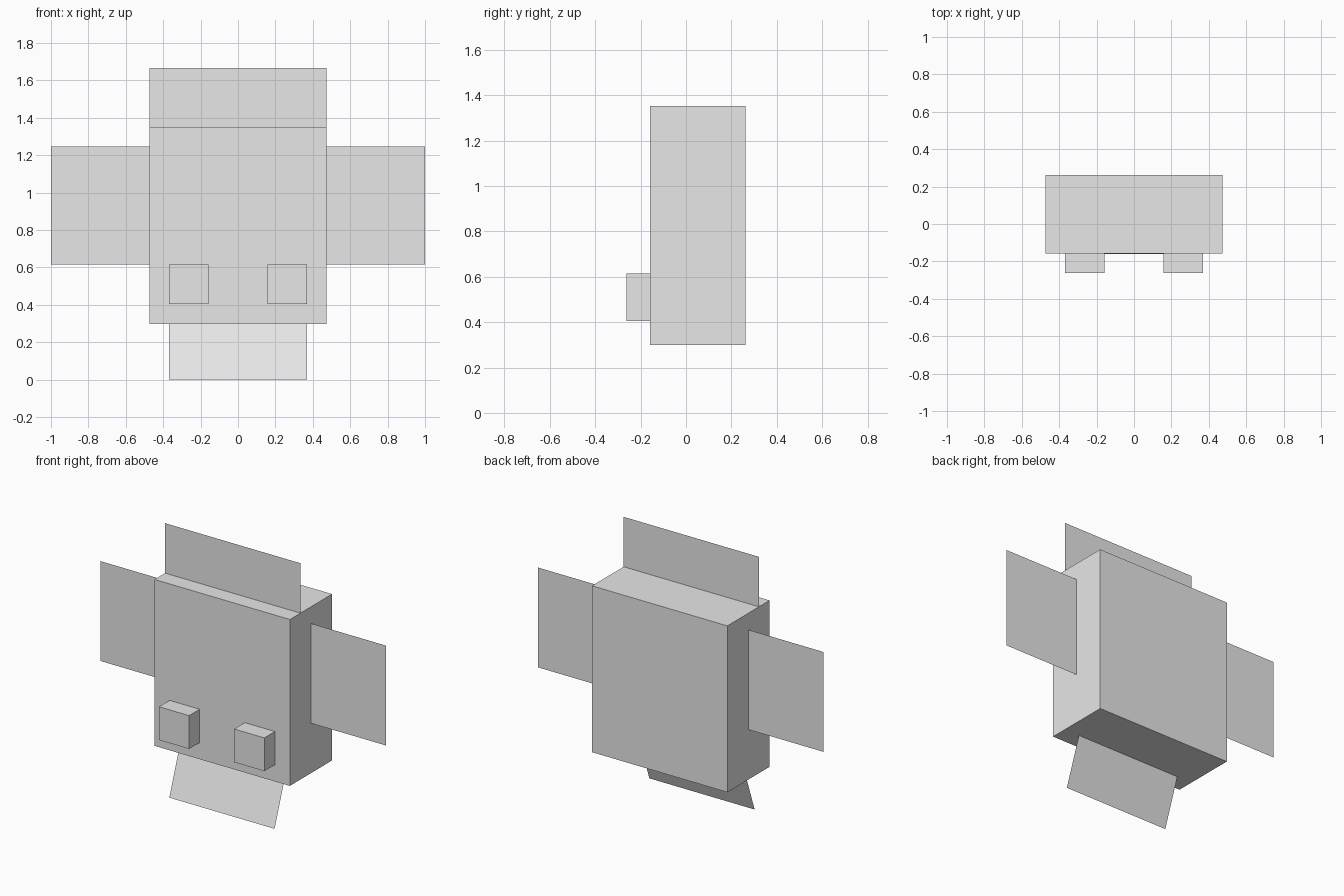
import bpy

if "Cube" in bpy.data.objects:
    bpy.data.objects.remove(bpy.data.objects["Cube"])

U = 2 / 19            # one block unit
BASE = 0.299          # height of the body's underside

grey = bpy.data.materials.new("plain_grey")
grey.diffuse_color = (0.8, 0.8, 0.8, 1)
grey.use_nodes = True
grey.node_tree.nodes["Principled BSDF"].inputs["Base Color"].default_value = grey.diffuse_color


def box(name, x, y, z):
    """Box from (min, max) pairs along each axis."""
    bpy.ops.mesh.primitive_cube_add(size=1)
    ob = bpy.context.object
    ob.name = name
    ob.location = [(a + b) / 2 for a, b in (x, y, z)]
    ob.scale = [b - a for a, b in (x, y, z)]
    bpy.ops.object.transform_apply(location=True, rotation=False, scale=True)
    ob.data.materials.append(grey)


def fin(name, x, y, z):
    """Paper-thin upright fin; y gives the depth of the bottom and top edges."""
    mesh = bpy.data.meshes.new(name)
    mesh.from_pydata([(x[0], y[0], z[0]), (x[1], y[0], z[0]),
                      (x[1], y[1], z[1]), (x[0], y[1], z[1])], [], [(0, 1, 2, 3)])
    mesh.materials.append(grey)
    bpy.context.collection.objects.link(bpy.data.objects.new(name, mesh))


# Body block
top = BASE + 10 * U
box("body", (-4.5 * U, 4.5 * U), (-1.5 * U, 2.5 * U), (BASE, top))

# Small front blocks and side fins, left and right
for side, s in (("left", -1), ("right", 1)):
    box("front_block_" + side, sorted((s * 1.5 * U, s * 3.5 * U)),
        (-2.5 * U, -1.5 * U), (BASE + U, BASE + 3 * U))
    fin("side_fin_" + side, sorted((s * 4.5 * U, s * 9.5 * U)),
        (0.5 * U, 0.5 * U), (BASE + 3 * U, BASE + 9 * U))

# Top fin and forward-slanting bottom fin
fin("top_fin", (-4.5 * U, 4.5 * U), (-0.5 * U, -0.5 * U), (top, top + 3 * U))
fin("bottom_fin", (-3.5 * U, 3.5 * U), (-0.16, -0.5 * U), (0, BASE))
